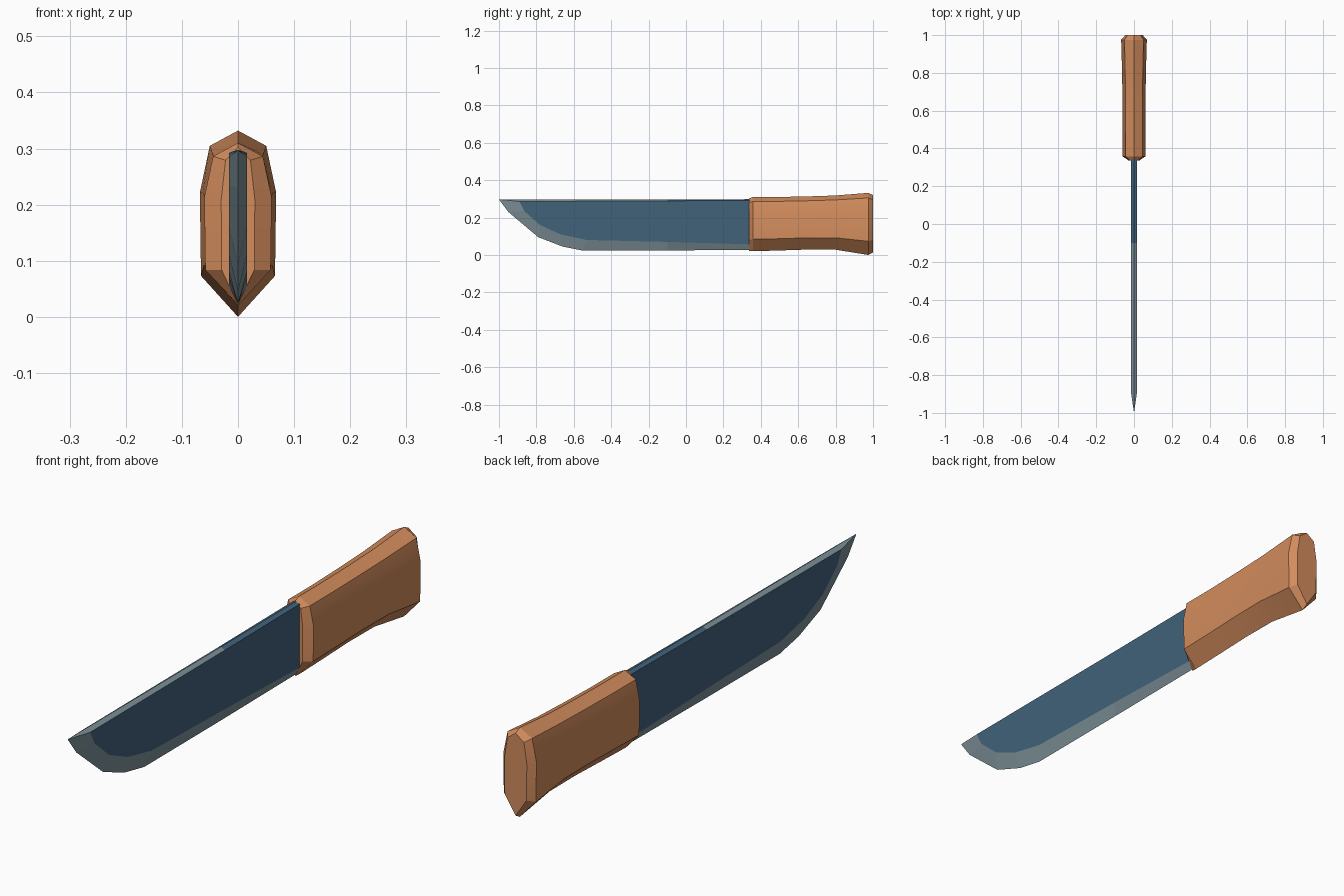
import bpy, bmesh, math

if "Cube" in bpy.data.objects:
    bpy.data.objects.remove(bpy.data.objects["Cube"])


def material(name, rgb):
    m = bpy.data.materials.new(name)
    m.diffuse_color = (*rgb, 1)
    m.use_nodes = True
    m.node_tree.nodes["Principled BSDF"].inputs["Base Color"].default_value = m.diffuse_color
    return m


def make_object(name, bm, mats):
    bmesh.ops.recalc_face_normals(bm, faces=bm.faces[:])
    me = bpy.data.meshes.new(name)
    bm.to_mesh(me)
    bm.free()
    for m in mats:
        me.materials.append(m)
    ob = bpy.data.objects.new(name, me)
    bpy.context.collection.objects.link(ob)
    return ob


steel = material("ground steel", (0.205, 0.283, 0.314))
dark = material("dark blue steel", (0.054, 0.122, 0.195))
tan = material("tan handle", (0.645, 0.262, 0.109))

# Blade: outer cutting edge (y, z) and matching inner bevel line
T = 0.016
edge = [(-1, .297), (-.95, .23), (-.79, .095), (-.66, .045),
        (-.55, .023), (-.1, .024), (.4, .028)]
inner = [(-.89, .286), (-.865, .235), (-.78, .16), (-.67, .11),
         (-.53, .08), (-.1, .07), (.4, .055)]
ridge = [(-.1, .297), (.4, .298)]
shoulder = [(-.1, .289), (.4, .293)]

bm = bmesh.new()
E = [bm.verts.new((0, y, z)) for y, z in edge]
R = [bm.verts.new((0, y, z)) for y, z in ridge]
ends = []
for s in (-1, 1):
    I = [bm.verts.new((s * T, y, z)) for y, z in inner]
    S = [bm.verts.new((s * T, y, z)) for y, z in shoulder]
    bm.faces.new(I + S[::-1]).material_index = 1          # dark flat
    for k in range(len(E) - 1):                           # ground bevel
        bm.faces.new((E[k], E[k + 1], I[k + 1], I[k]))
    bm.faces.new((E[0], I[0], S[0], R[0]))                # spine, tip half
    bm.faces.new((R[0], S[0], S[1], R[1])).material_index = 1
    ends.append((I[-1], S[-1]))
(la, lb), (ra, rb) = ends
bm.faces.new((E[-1], la, lb, R[1], rb, ra))               # hidden tang end
make_object("blade", bm, [steel, dark])

# Handle: eight-sided section lofted along y (y, bottom, top, half width)
half = [(0, 1), (.74, .918), (1, .667), (.97, .22), (0, 0)]
section = half + [(-x, z) for x, z in half[3:0:-1]]
stations = [(.337, .022, .302, .03), (.358, .02, .31, .06),
            (.5, .024, .31, .06), (.65, .029, .313, .061),
            (.8, .028, .318, .063), (.975, 0, .332, .068),
            (1, .014, .32, .046)]
bm = bmesh.new()
rings = [[bm.verts.new((x * w, y, b + z * (t - b))) for x, z in section]
         for y, b, t, w in stations]
n = len(section)
for a, b in zip(rings, rings[1:]):
    for k in range(n):
        bm.faces.new((a[k], a[(k + 1) % n], b[(k + 1) % n], b[k]))
bm.faces.new(rings[0])
bm.faces.new(rings[-1])
handle = make_object("handle", bm, [tan])

# Soften only the shallow facets of the grip
bpy.context.view_layer.objects.active = handle
handle.select_set(True)
bpy.ops.object.shade_smooth_by_angle(angle=math.radians(22))
